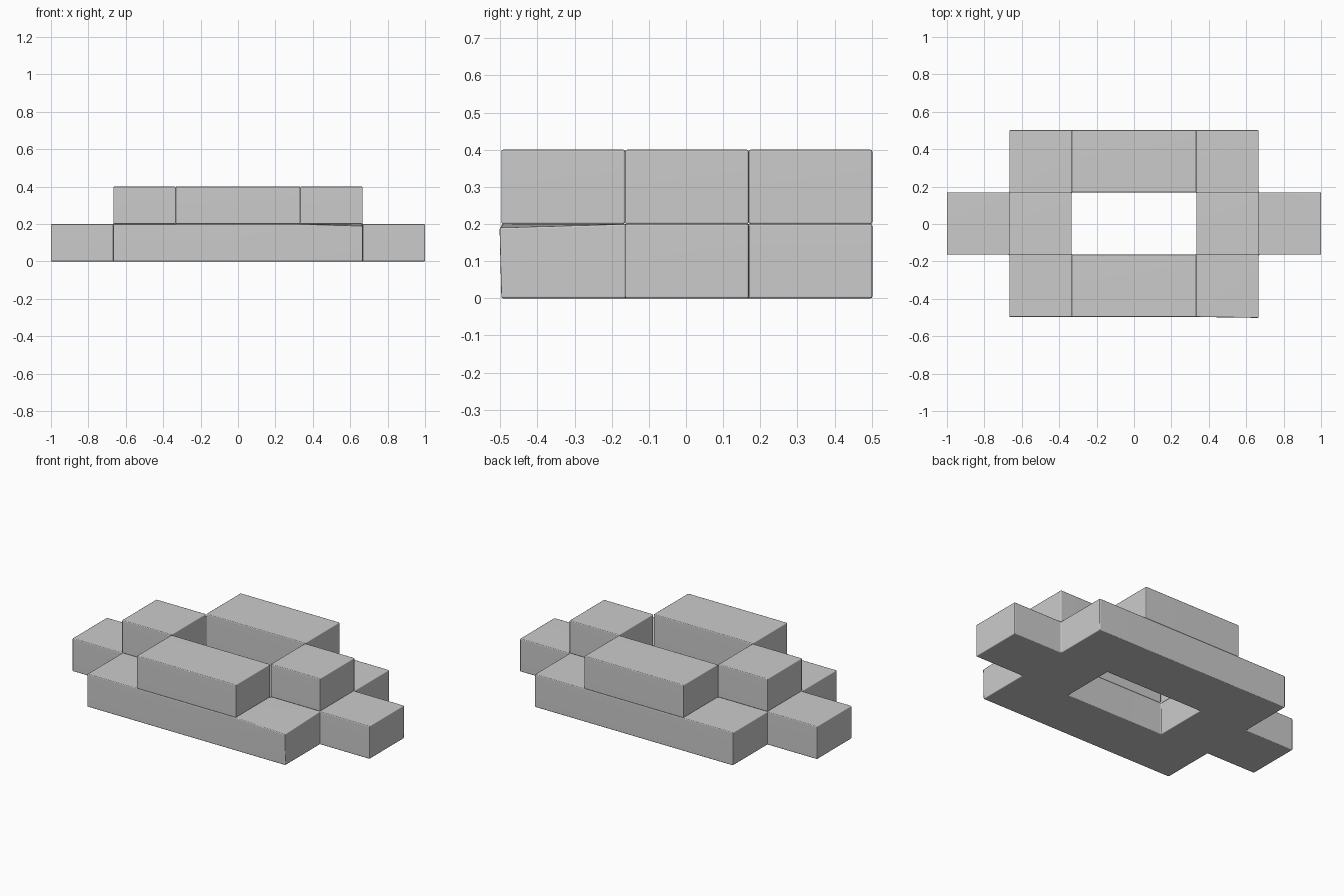
import bpy, bmesh

if "Cube" in bpy.data.objects:
    bpy.data.objects.remove(bpy.data.objects["Cube"])

C = 1 / 3          # grid cell size
H = 0.2            # layer height
Y0 = -0.497        # front edge of the grid


def finish(name, bm):
    bmesh.ops.recalc_face_normals(bm, faces=bm.faces)
    me = bpy.data.meshes.new(name)
    bm.to_mesh(me)
    bm.free()
    ob = bpy.data.objects.new(name, me)
    bpy.context.collection.objects.link(ob)
    bev = ob.modifiers.new("soft_edges", 'BEVEL')
    bev.width = 0.005
    bev.segments = 2
    bev.limit_method = 'ANGLE'
    bev.angle_limit = 0.6
    for p in me.polygons:
        p.use_smooth = True
    wn = ob.modifiers.new("flat_shading", 'WEIGHTED_NORMAL')
    wn.keep_sharp = True
    return ob


def slab(cells, z):
    """Extrude a set of (column, row) grid cells into one slab."""
    bm = bmesh.new()
    corners = {}

    def corner(i, j):
        if (i, j) not in corners:
            corners[i, j] = bm.verts.new((-1 + i * C, Y0 + j * 0.9985 * C, z))
        return corners[i, j]

    for i, j in cells:
        bm.faces.new([corner(i, j), corner(i + 1, j), corner(i + 1, j + 1), corner(i, j + 1)])
    out = bmesh.ops.extrude_face_region(bm, geom=bm.faces[:])
    for v in out["geom"]:
        if isinstance(v, bmesh.types.BMVert):
            v.co.z += H
    return bm


# base ring with a side arm at each end
base_cells = [(i, j) for i in range(1, 5) for j in (0, 2)] + [(i, 1) for i in (0, 1, 4, 5)]
base = slab(base_cells, 0)
# worn front right top corner
tip = max(base.verts, key=lambda v: v.co.x - 4 * v.co.y + 4 * v.co.z - (10 if v.co.x > 0.7 else 0))
tip.co.y -= 0.005
tip.co.z -= 0.01
finish("base_ring", base)

# raised blocks around the opening
for name, cells in (("front_block", [(2, 0), (3, 0)]),
                    ("back_block", [(2, 2), (3, 2)]),
                    ("left_block", [(1, 1)]),
                    ("right_block", [(4, 1)])):
    finish(name, slab(cells, H))
